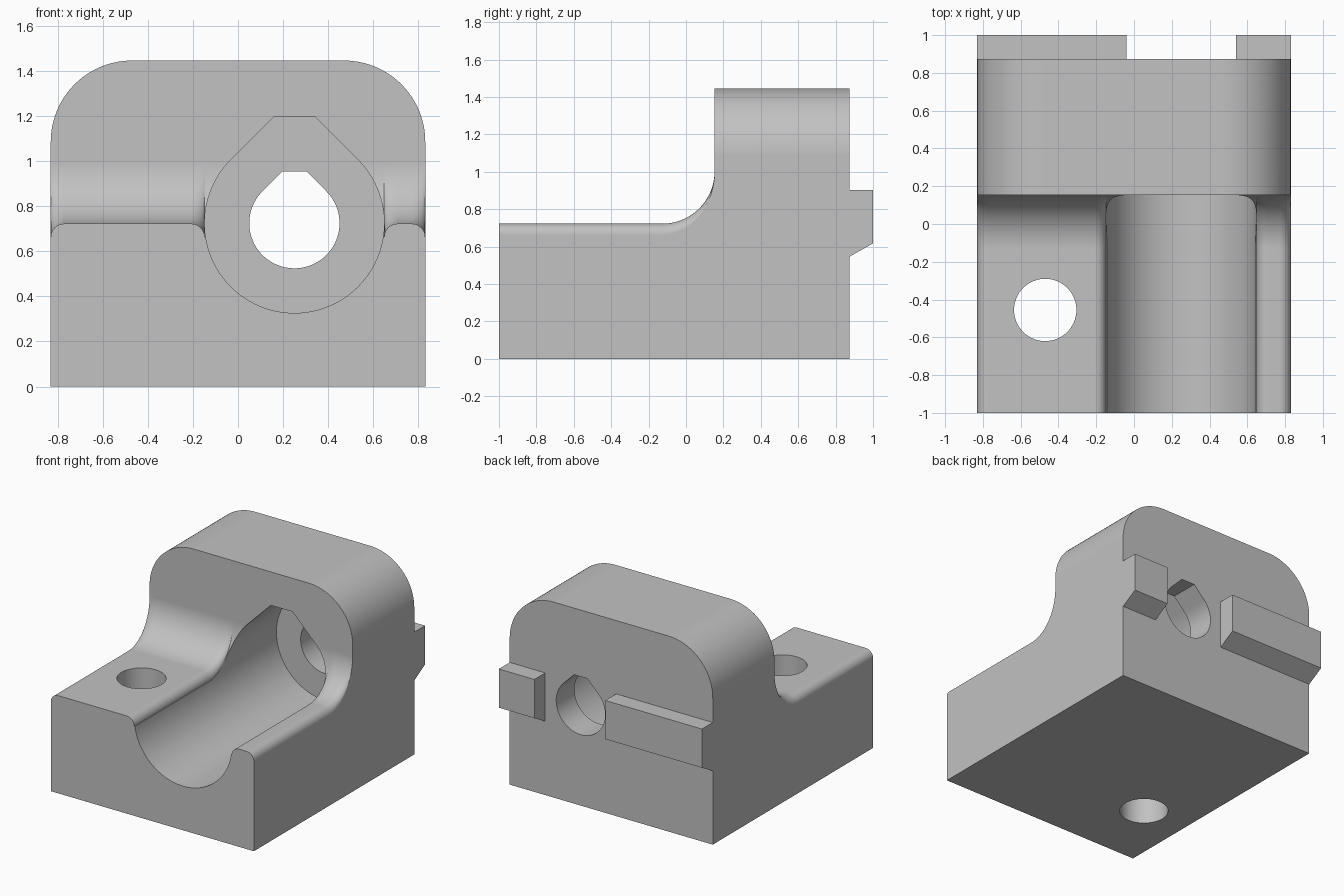
import bpy, bmesh, math

if "Cube" in bpy.data.objects:
    bpy.data.objects.remove(bpy.data.objects["Cube"])

grey = bpy.data.materials.new("plain grey")
grey.use_nodes = True
GREY = (0.54, 0.54, 0.54, 1)
grey.diffuse_color = GREY
grey.node_tree.nodes["Principled BSDF"].inputs["Base Color"].default_value = GREY

HALF = 0.83                          # half width
FRONT, WALL, BACK = -1.0, 0.153, 0.873
DECK, TOP = 0.722, 1.445
BORE_X, BORE_Z, BORE_R = 0.25, 0.724, 0.398
EDGE, FILLET = 0.06, 0.28


def loft(name, sections):
    """Join matching closed sections into a capped solid."""
    bm = bmesh.new()
    rings = [[bm.verts.new(p) for p in s] for s in sections]
    for a, b in zip(rings, rings[1:]):
        for i in range(len(a)):
            j = (i + 1) % len(a)
            bm.faces.new((a[i], a[j], b[j], b[i]))
    bm.faces.new(rings[0])
    bm.faces.new(rings[-1])
    bmesh.ops.recalc_face_normals(bm, faces=bm.faces)
    mesh = bpy.data.meshes.new(name)
    bm.to_mesh(mesh)
    bm.free()
    mesh.materials.append(grey)
    obj = bpy.data.objects.new(name, mesh)
    bpy.context.collection.objects.link(obj)
    return obj


def along_y(name, outline, y0, y1):
    return loft(name, [[(x, y, z) for x, z in outline] for y in (y0, y1)])


def arc(cx, cz, r, start, end, steps):
    angles = [math.radians(start + (end - start) * i / steps) for i in range(steps + 1)]
    return [(cx + r * math.cos(a), cz + r * math.sin(a)) for a in angles]


def teardrop(r, top):
    """Circle with 45 degree shoulders and a flat top."""
    dx = r * math.sqrt(2) - (top - BORE_Z)
    return arc(BORE_X, BORE_Z, r, 135, 405, 72) + [(BORE_X + dx, top), (BORE_X - dx, top)]


def deck_height(x):
    """Deck level, rounded down at the sides and beside the channel."""
    gap = min(HALF - abs(x), abs(x - BORE_X) - BORE_R)
    t = min(max(gap, 0), EDGE)
    return DECK - EDGE + math.sqrt(EDGE ** 2 - (EDGE - t) ** 2)


def deck_section(x):
    h = deck_height(x)
    pts = [(x, FRONT - 0.1, 2), (x, FRONT - 0.1, h)]
    for i in range(21):
        a = math.pi / 2 * i / 20
        pts.append((x, WALL - FILLET + FILLET * math.sin(a),
                    h + (DECK + FILLET - h) * (1 - math.cos(a))))
    return pts + [(x, WALL, 2)]


# Main block with rounded upper corners
R = 0.36
outline = ([(-HALF, 0), (HALF, 0)] + arc(HALF - R, TOP - R, R, 0, 90, 24)
           + arc(R - HALF, TOP - R, R, 90, 180, 24))
body = along_y("body", outline, FRONT, BACK)

# Cutter above the deck, with its fillet into the upright
rounds = [EDGE * (1 - math.cos(math.pi / 2 * i / 8)) for i in range(9)]
left, right = BORE_X - BORE_R, BORE_X + BORE_R
xs = sorted([-HALF + r for r in rounds] + [left - r for r in rounds]
            + [right + r for r in rounds] + [HALF - r for r in rounds]
            + [-HALF - 0.1, BORE_X, HALF + 0.1])
hole = arc(-0.47, -0.455, 0.165, 0, 360, 64)[:-1]
cutters = [
    loft("deck_cutter", [deck_section(x) for x in xs]),
    along_y("bore_cutter", teardrop(BORE_R, 1.198), FRONT - 0.1, 0.66),
    along_y("rear_hole_cutter", teardrop(0.2, 0.953), 0.5, BACK + 0.2),
    loft("bolt_hole_cutter", [[(x, y, z) for x, y in hole] for z in (-0.1, 1)]),
]
for cutter in cutters:
    cutter.hide_render = True
    mod = body.modifiers.new(cutter.name, 'BOOLEAN')
    mod.operation = 'DIFFERENCE'
    mod.solver = 'EXACT'
    mod.object = cutter

# Bake the cuts and discard the cutters
graph = bpy.context.evaluated_depsgraph_get()
baked = bpy.data.meshes.new_from_object(body.evaluated_get(graph))
body.modifiers.clear()
body.data = baked
for cutter in cutters:
    bpy.data.objects.remove(cutter)

# Smooth curved faces, crisp edges
bpy.ops.object.select_all(action='DESELECT')
body.select_set(True)
bpy.context.view_layer.objects.active = body
bpy.ops.object.shade_smooth_by_angle(angle=math.radians(25))
weighted = body.modifiers.new("even_normals", 'WEIGHTED_NORMAL')
weighted.keep_sharp = True

# Rear locating ribs with sloped undersides
rib = [(BACK, 0.545), (1, 0.617), (1, 0.903), (BACK, 0.903)]
for name, x0, x1 in (("right_rib", -HALF, -0.04), ("left_rib", 0.54, HALF)):
    loft(name, [[(x, y, z) for y, z in rib] for x in (x0, x1)])
